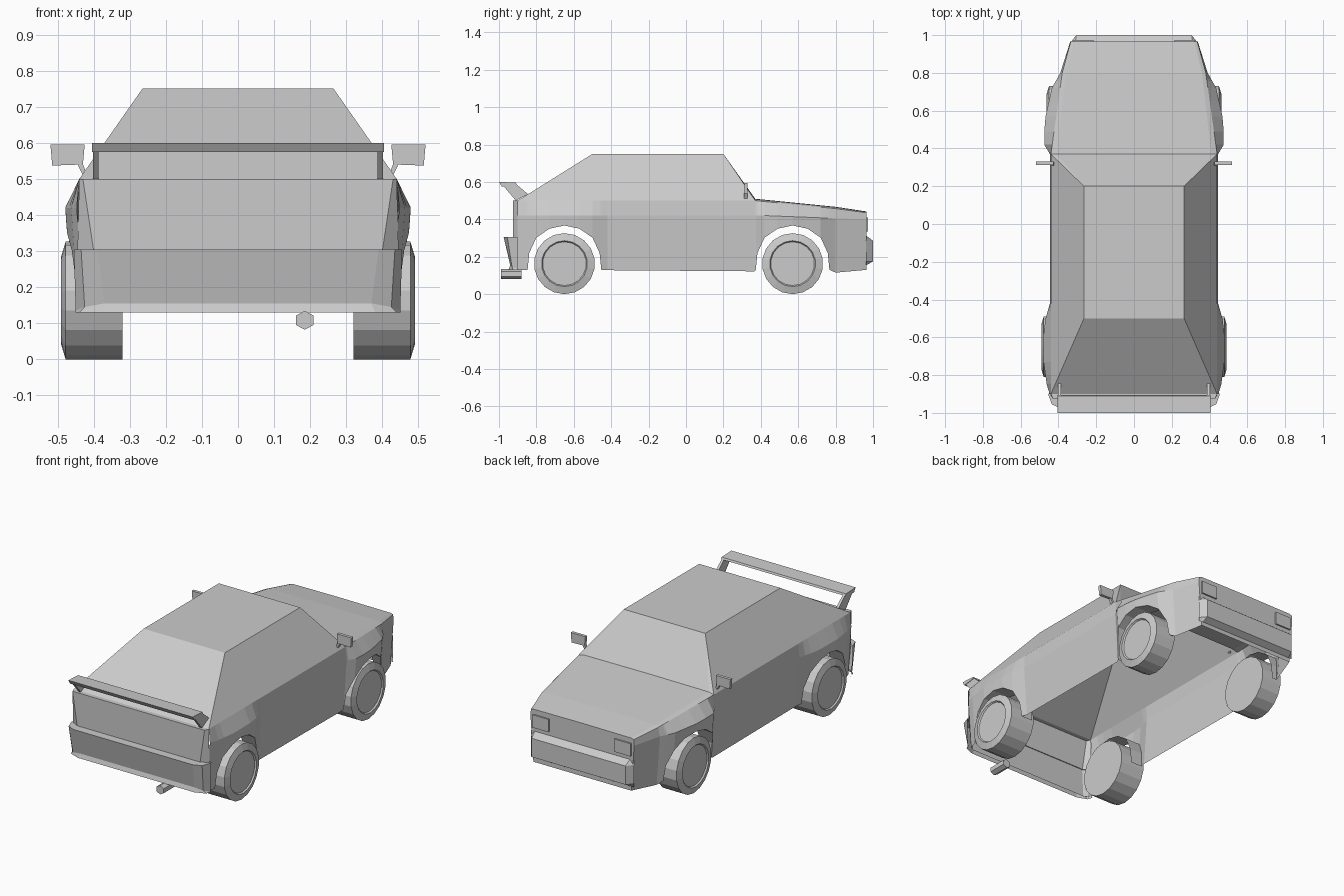
import bpy, bmesh, math

if "Cube" in bpy.data.objects:
    bpy.data.objects.remove(bpy.data.objects["Cube"])


def build(name, verts, faces, mirror=True):
    """Flat-shaded mesh, optionally mirrored across x = 0."""
    me = bpy.data.meshes.new(name)
    me.from_pydata(verts, [], faces)
    bm = bmesh.new()
    bm.from_mesh(me)
    bmesh.ops.remove_doubles(bm, verts=bm.verts, dist=0.0001)
    bmesh.ops.recalc_face_normals(bm, faces=bm.faces)
    bm.to_mesh(me)
    bm.free()
    ob = bpy.data.objects.new(name, me)
    bpy.context.collection.objects.link(ob)
    if mirror:
        ob.modifiers.new("mirror", 'MIRROR').use_axis[0] = True
    return ob


def loft(name, rows, mirror=True):
    """Quads between rows of equally many points."""
    n = len(rows[0])
    faces = [(r * n + i, r * n + i + 1, (r + 1) * n + i + 1, (r + 1) * n + i)
             for r in range(len(rows) - 1) for i in range(n - 1)]
    return build(name, [p for r in rows for p in r], faces, mirror)


def prism(name, a, b, mirror=True):
    """Closed solid between two matching polygons."""
    n = len(a)
    faces = [tuple(range(n)), tuple(range(2 * n - 1, n - 1, -1))]
    faces += [(i, (i + 1) % n, n + (i + 1) % n, n + i) for i in range(n)]
    return build(name, a + b, faces, mirror)


def lerp(table, y):
    for (a, u), (b, v) in zip(table, table[1:]):
        if y <= b:
            return u + (v - u) * max(0, (y - a) / (b - a))
    return table[-1][1]


# side panels: columns along y, lower edge following the wheel arches
REAR_Y, FRONT_Y, AXLE_Z = -0.65, 0.57, 0.165
crease_x = [(-0.9, .447), (-0.85, .462), (-0.72, .48), (-0.53, .477), (-0.42, .445), (0.37, .445),
            (0.42, .475), (0.54, .475), (0.72, .435), (0.8, .39), (0.965, .338)]
belt_x = [(-0.9, .44), (0.37, .44), (0.8, .38), (0.965, .335)]
belt_z = [(0.37, .5), (0.8, .457), (0.965, .435)]
crease_z = [(0.42, .42), (0.8, .405), (0.965, .40)]
arch = [(-.197, .13), (-.188, .22), (-.15, .302), (-.08, .35), (0, .367),
        (.08, .35), (.15, .302), (.188, .22), (.197, .13)]


def column(y, z):
    cx = lerp(crease_x, y)
    low = cx - 0.02 * (0.42 - z) / 0.29
    return [(low, y, z), (cx, y, lerp(crease_z, y)), (lerp(belt_x, y), y, lerp(belt_z, y))]


rear_arch = [(REAR_Y + dy, z) for dy, z in arch]
front_arch = [(FRONT_Y + dy, z) for dy, z in arch]
stations = ([(-0.9, .13)] + rear_arch + [(-0.42, .128), (0.367, .122)] + front_arch
            + [(0.8, .115), (0.965, .13)])
loft("side_panel", [column(y, z) for y, z in stations])

# arch linings running inward
for name, pts in (("rear_arch_lining", rear_arch), ("front_arch_lining", front_arch)):
    loft(name, [[column(y, z)[0], (0.36, y, z)] for y, z in pts])

# cabin: windscreen, roof, rear window, side windows
build("cabin",
      [(0, .37, .51), (.41, .37, .508), (.44, .37, .5), (0, .2, .75), (.265, .2, .75),
       (0, -.5, .75), (.265, -.5, .75), (0, -.9, .5), (.44, -.9, .5)],
      [(0, 1, 4, 3), (1, 2, 4), (3, 4, 6, 5), (5, 6, 8, 7), (2, 8, 6, 4)])

# bonnet and nose
loft("bonnet", [[(0, .37, .51), (.41, .37, .508), (.44, .37, .5)],
                [(0, .8, .467), (.36, .8, .465), (.38, .8, .457)],
                [(0, .965, .442), (.32, .965, .44), (.335, .965, .435)]])
loft("nose", [[(0, .965, .442), (.32, .965, .44), (.335, .965, .435)],
              [(0, .965, .40), (.32, .965, .40), (.338, .965, .40)],
              [(0, .965, .13), (.31, .965, .13), (.319, .965, .13)]])
loft("front_bumper", [[(0, .965, .312), (.31, .965, .312), (.335, .963, .312)],
                      [(0, 1.0, .285), (.305, 1.0, .285), (.335, .963, .285)],
                      [(0, 1.0, .175), (.305, 1.0, .175), (.335, .963, .175)],
                      [(0, .965, .155), (.31, .965, .155), (.335, .963, .155)]])

# headlights
prism("headlight",
      [(x, .96, z) for x, z in ((.215, .335), (.32, .335), (.32, .41), (.215, .41))],
      [(x, .974, z) for x, z in ((.215, .335), (.32, .335), (.32, .41), (.215, .41))])

# tail panel and rear bumper
loft("tail_panel", [[(0, -.9, .5), (.43, -.9, .5), (.44, -.9, .5)],
                    [(0, -.925, .5), (.43, -.925, .5), (.44, -.9, .5)],
                    [(0, -.925, .3), (.40, -.925, .3), (.445, -.9, .3)],
                    [(0, -.915, .13), (.40, -.915, .13), (.427, -.9, .13)]])
loft("rear_bumper", [[(0, -.92, .305), (.40, -.92, .305), (.44, -.9, .305), (.445, -.89, .305)],
                     [(0, -.975, .305), (.39, -.975, .305), (.435, -.955, .305), (.455, -.9, .305)],
                     [(0, -.94, .155), (.37, -.94, .155), (.425, -.93, .145), (.45, -.9, .135)],
                     [(0, -.948, .13), (.38, -.948, .13), (.44, -.925, .13), (.45, -.89, .13)]])

# rear wing: blade and end brackets
blade = [(-1.0, .6), (-.91, .596), (-.905, .585), (-.985, .575)]
prism("wing_blade", [(-.405, y, z) for y, z in blade], [(.405, y, z) for y, z in blade], False)
bracket = [(-.975, .577), (-.91, .59), (-.845, .535), (-.91, .5)]
prism("wing_bracket", [(.387, y, z) for y, z in bracket], [(.402, y, z) for y, z in bracket])

# door mirrors with stalks
glass = [(.43, .54), (.515, .537), (.52, .595), (.425, .595)]
prism("mirror", [(x, .312, z) for x, z in glass], [(x, .33, z) for x, z in glass])
stalk = [(.43, .51), (.445, .541), (.43, .541), (.42, .515)]
prism("mirror_stalk", [(x, .31, z) for x, z in stalk], [(x, .328, z) for x, z in stalk])


# wheels: turned profile of (radius, x)
def wheel(name, y, outer):
    prof = [(.163, .32), (.163, outer - .012), (.123, outer), (.117, outer - .008)]
    n = 18
    verts = [(x, y + r * math.sin(2 * math.pi * i / n), AXLE_Z - r * math.cos(2 * math.pi * i / n))
             for r, x in prof for i in range(n)]
    faces = [(k * n + i, k * n + (i + 1) % n, (k + 1) * n + (i + 1) % n, (k + 1) * n + i)
             for k in range(3) for i in range(n)]
    faces += [tuple(range(n)), tuple(range(3 * n, 4 * n))]
    ob = build(name, verts, faces)
    ob.location.z = .163 - AXLE_Z


wheel("rear_wheel", REAR_Y, .49)
wheel("front_wheel", FRONT_Y, .462)

# exhaust pipe
ring = [(.185 + .028 * math.sin(i * math.pi / 3), .108 + .026 * math.cos(i * math.pi / 3))
        for i in range(6)]
prism("exhaust_pipe", [(x, -.99, z) for x, z in ring], [(x, -.88, z) for x, z in ring], False)
